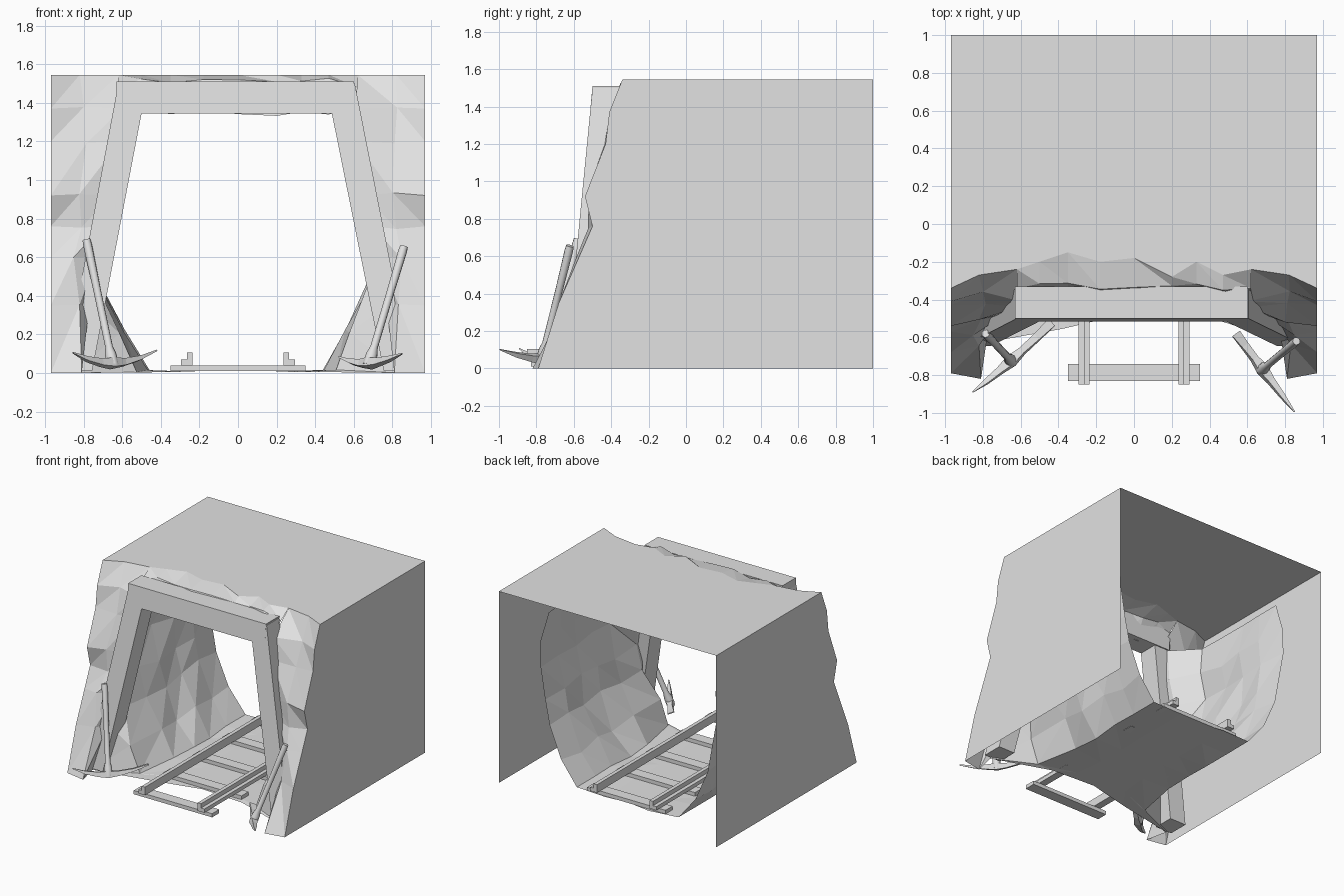
import bpy, bmesh, random
from math import cos, sin, tau, radians
from mathutils import Vector

if "Cube" in bpy.data.objects:
    bpy.data.objects.remove(bpy.data.objects["Cube"])

random.seed(4)
grey = bpy.data.materials.new("plain_grey")
grey.diffuse_color = (0.76, 0.76, 0.76, 1)
grey.use_nodes = True
grey.node_tree.nodes["Principled BSDF"].inputs["Base Color"].default_value = grey.diffuse_color


def finish(name, bm, smooth=False):
    bmesh.ops.remove_doubles(bm, verts=bm.verts, dist=0.0005)
    bmesh.ops.recalc_face_normals(bm, faces=bm.faces)
    me = bpy.data.meshes.new(name)
    bm.to_mesh(me)
    bm.free()
    me.materials.append(grey)
    if smooth:
        me.shade_smooth()
        me.set_sharp_from_angle(angle=radians(50))
    ob = bpy.data.objects.new(name, me)
    bpy.context.collection.objects.link(ob)
    return ob


def loft(bm, rings, caps=True):
    """Skin a list of closed rings of points."""
    vs = [[bm.verts.new(p) for p in r] for r in rings]
    n = len(vs[0])
    for a, b in zip(vs, vs[1:]):
        for i in range(n):
            bm.faces.new((a[i], a[(i + 1) % n], b[(i + 1) % n], b[i]))
    if caps:
        bm.faces.new(vs[0][::-1])
        bm.faces.new(vs[-1])


def sheet(bm, rows):
    """Skin an open grid of points with triangles."""
    vs = [[bm.verts.new(p) for p in r] for r in rows]
    for a, b in zip(vs, vs[1:]):
        for i in range(min(len(a), len(b)) - 1):
            bm.faces.new((a[i], a[i + 1], b[i + 1]))
            bm.faces.new((a[i], b[i + 1], b[i]))


def rect(x0, x1, y0, y1, z):
    return [(x0, y0, z), (x1, y0, z), (x1, y1, z), (x0, y1, z)]


def box(bm, x0, x1, y0, y1, z0, z1):
    loft(bm, [rect(x0, x1, y0, y1, z0), rect(x0, x1, y0, y1, z1)])


def rnd(a):
    return random.uniform(-a, a)


# rock: front face columns (outer, middle, inside the post), then tunnel wall, row by row
HZ = [0, .35, .6, .76, .92, 1.2, 1.37, 1.545]
OUT_Y = [-.79, -.68, -.57, -.5, -.54, -.43, -.41, -.34]
MID_X = [.81, .83, .84, .82, .81, .8, .81, .82]
MID_Y = [-.82, -.64, -.6, -.51, -.52, -.41, -.36, -.27]
IN_X = [.85, .77, .73, .70, .66, .61, .60, .62]
IN_Y = [-.64, -.55, -.51, -.49, -.47, -.44, -.41, -.24]
TUN_Z = [.01, .2, .45, .65, .9, 1.1, 1.33]
TUN_X = {1: [.44, .58, .68, .72, .76, .77, .74], -1: [.46, .61, .73, .77, .80, .80, .79]}
STATIONS = [-.4, -.15, .08, .3, .53, .76]

bm = bmesh.new()
foot = {}
for s in (-1, 1):
    rows = []
    for i, z in enumerate(HZ):
        j = 0 if i in (0, 7) else .015
        row = [(s * .97, OUT_Y[i], z),
               (s * (MID_X[i] + rnd(j)), MID_Y[i] + rnd(j), z + rnd(j)),
               (s * IN_X[i], IN_Y[i], z)]
        if i < 7:
            for k, y in enumerate(STATIONS):
                jj = .028 if 0 < i < 6 and 0 < k < 5 else .008
                x = TUN_X[s][i]
                if k == 0:      # the tunnel starts narrower, tucked behind the frame
                    x = min(x, IN_X[i] + .02) + (.07 if i == 0 else 0)
                    y += -.1 if i < 2 else (.05 if i > 3 else 0)
                elif k < 5:
                    y += rnd(.025)
                else:
                    y -= .06 if i == 6 else 0
                row.append((s * (x + rnd(jj)), y, max(.005, TUN_Z[i] + rnd(jj))))
        rows.append(row)
    sheet(bm, rows)
    foot[s] = rows[0][2:]
    # flat outer side
    side = [(s * .97, y, z) for y, z in zip(OUT_Y, HZ)]
    bm.faces.new([bm.verts.new(p) for p in side + [(s * .97, 1, 1.545), (s * .97, 1, 0)]])

# tunnel floor, its front edge curving back in the middle
rows = []
for k, (l, r) in enumerate(zip(foot[-1], foot[1])):
    l, r = Vector(l), Vector(r)
    row = [l] + [l.lerp(r, t) + Vector((0, rnd(.02), 0)) for t in (.28, .5, .72)] + [r]
    for v, pull in zip(row[1:4], (.07, .18, .15)):
        v.z = .006
        v.y += pull if k == 0 else (.12 if k == 1 else 0)
    rows.append(row)
sheet(bm, rows)

# rough lintel rock above and behind the beam
LX = [-.62, -.5, -.35, -.18, 0, .2, .33, .47, .62]
LY = [-.24, -.2, -.15, -.2, -.18, -.28, -.2, -.27, -.24]
top = [(x, y, 1.545) for x, y in zip(LX, LY)]
mid = [(x, -.36 + rnd(.05), 1.515 + rnd(.015)) for x in LX]
low = [(x, -.4 + rnd(.02), 1.345 + rnd(.02)) for x in LX]
mid[0], mid[-1] = (-.62, -.34, 1.48), (.62, -.34, 1.48)
low[0], low[-1] = (-.60, -.41, 1.37), (.60, -.41, 1.37)
sheet(bm, [top, mid, low])

# flat roof following the broken front edge
edge = [(-.97, -.34, 1.545), (-.82, -.27, 1.545)] + top + [(.82, -.27, 1.545), (.97, -.34, 1.545)]
bm.faces.new([bm.verts.new(p) for p in edge + [(.97, 1, 1.545), (-.97, 1, 1.545)]])
finish("rock_tunnel", bm)

# timber frame
bm = bmesh.new()
loft(bm, [rect(-.63, .60, -.515, -.345, 1.345), rect(-.63, .60, -.50, -.33, 1.51)])
finish("frame_beam", bm)
for s, name in ((-1, "left_post"), (1, "right_post")):
    bm = bmesh.new()
    o = 0 if s < 0 else -.015
    lo = sorted((s * .755, s * .90))
    hi = sorted((s * (.47 + o), s * (.62 + o)))
    loft(bm, [rect(*lo, -.645, -.48, .012), rect(*hi, -.50, -.34, 1.50)])
    finish(name, bm)

# track
for i in range(5):
    bm = bmesh.new()
    y = -.785 + i * .375
    box(bm, -.35, .35, y - .045, y + .045, .01, .04)
    finish("sleeper_%d" % (i + 1), bm)
for s, name in ((-1, "left_rail"), (1, "right_rail")):
    bm = bmesh.new()
    prof = [(.235, .04), (.295, .04), (.295, .07), (.265, .07), (.265, .105), (.235, .105)]
    loft(bm, [[(s * x, y, z) for x, z in prof] for y in (-.85, .80)])
    finish(name, bm)


# pickaxes
def bar(bm, stops, n=10):
    """Round bar through (point, radius) stops on a straight line."""
    d = (stops[-1][0] - stops[0][0]).normalized()
    u = d.orthogonal().normalized()
    w = d.cross(u)
    loft(bm, [[p + r * (u * cos(tau * k / n) + w * sin(tau * k / n)) for k in range(n)]
              for p, r in stops])


def pickaxe(name, end, centre, tip_a, tip_b):
    end, c, a, b = map(Vector, (end, centre, tip_a, tip_b))
    h = (end - c).normalized()
    bm = bmesh.new()
    bar(bm, [(c - h * .01, .032), (c + h * .05, .03), (c + h * .09, .02),
             (c + h * .4, .02), (end - h * .03, .023), (end, .021)])
    finish(name + "_handle", bm, True)
    # curved head: flat blade at one end, point at the other
    bm = bmesh.new()
    ctrl = c * 2 - (a + b) / 2
    side = (b - a).cross(h).normalized()
    up = side.cross((b - a).normalized())
    rings = []
    for t, w, k in ((0, .026, .004), (.18, .021, .011), (.36, .018, .018), (.5, .028, .024),
                    (.64, .018, .018), (.82, .013, .012), (1, .003, .003)):
        p = a * (1 - t) ** 2 + ctrl * 2 * t * (1 - t) + b * t * t
        rings.append([p + side * w + up * k, p - side * w + up * k,
                      p - side * w - up * k, p + side * w - up * k])
    loft(bm, rings)
    finish(name + "_head", bm)


pickaxe("left_pickaxe", (-.785, -.58, .69), (-.65, -.725, .05), (-.435, -.52, .11), (-.855, -.89, .105))
pickaxe("right_pickaxe", (.86, -.62, .655), (.68, -.77, .05), (.54, -.58, .075), (.85, -.995, .1))
